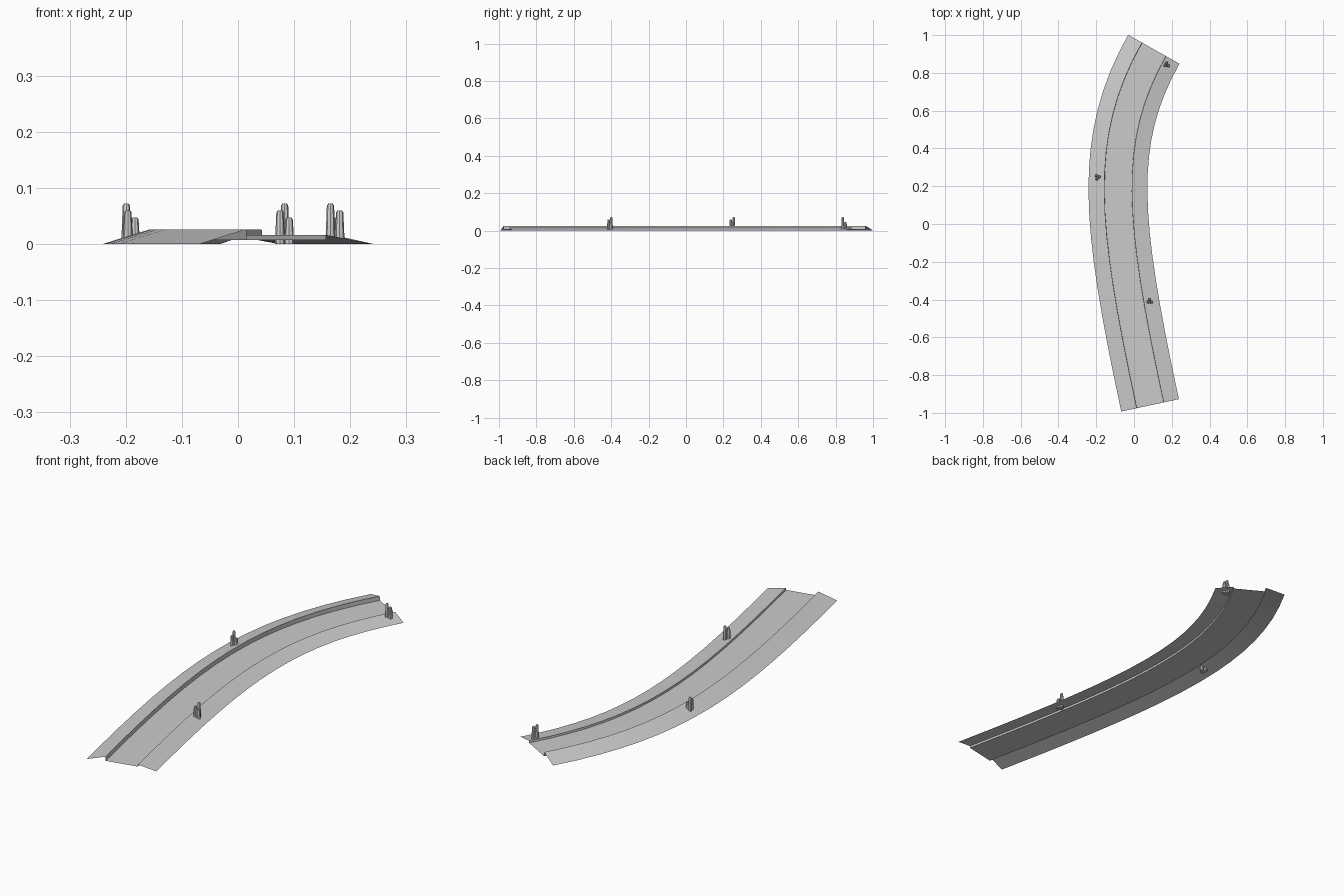
import bpy, bmesh
from math import cos, sin, radians
from mathutils import Vector

if "Cube" in bpy.data.objects:
    bpy.data.objects.remove(bpy.data.objects["Cube"])

grey = bpy.data.materials.new("plain_grey")
grey.use_nodes = True
COLOUR = (0.6, 0.6, 0.6, 1)
grey.diffuse_color = COLOUR
grey.node_tree.nodes["Principled BSDF"].inputs["Base Color"].default_value = COLOUR

# Centre line of the bend
P0, P1 = Vector((0.085, -0.96)), Vector((-0.125, 0.02))
P2, P3 = Vector((-0.165, 0.446)), Vector((0.105, 0.925))
SEGMENTS = 16


def station(t):
    """Point on the centre line and the sideways direction there."""
    u = 1 - t
    point = u**3 * P0 + 3 * u * u * t * P1 + 3 * u * t * t * P2 + t**3 * P3
    tangent = (u * u * (P1 - P0) + 2 * u * t * (P2 - P1) + t * t * (P3 - P2)).normalized()
    return point, Vector((tangent.y, -tangent.x))


def finish(bm, name):
    mesh = bpy.data.meshes.new(name)
    bm.to_mesh(mesh)
    bm.free()
    mesh.materials.append(grey)
    obj = bpy.data.objects.new(name, mesh)
    bpy.context.collection.objects.link(obj)
    bpy.ops.object.select_all(action='DESELECT')
    obj.select_set(True)
    bpy.context.view_layer.objects.active = obj
    bpy.ops.object.shade_smooth_by_angle(angle=radians(30))
    return obj


def strip(name, profile):
    """Sweep an open profile of (sideways, height) points along the bend."""
    bm = bmesh.new()
    rows = []
    for i in range(SEGMENTS + 1):
        point, side = station(i / SEGMENTS)
        rows.append([bm.verts.new((*(point + side * s), z)) for s, z in profile])
    for a, b in zip(rows, rows[1:]):
        for j in range(len(profile) - 1):
            bm.faces.new((a[j], a[j + 1], b[j + 1], b[j]))
    return finish(bm, name)


# Banks and sunken track, each an open sheet
ROAD_Z, HIGH_Z, LOW_Z = 0.007, 0.026, 0.016
strip("outer_bank", [(-0.156, 0), (-0.072, HIGH_Z), (-0.071, ROAD_Z)])
strip("track_bed", [(-0.071, ROAD_Z), (0.073, ROAD_Z)])
strip("inner_bank", [(0.073, ROAD_Z), (0.074, LOW_Z), (0.156, 0)])


def post_cluster(name, x, y, turn):
    """Three tapered posts of falling height around a centre."""
    bm = bmesh.new()
    for k, height in enumerate((0.072, 0.06, 0.047)):
        a = radians(turn + 120 * k)
        cx, cy = x + 0.0095 * cos(a), y + 0.0095 * sin(a)
        rings = []
        for r, z in ((0.009, 0), (0.0065, height - 0.004), (0.004, height)):
            rings.append([bm.verts.new((cx + r * cos(radians(45 * s)),
                                        cy + r * sin(radians(45 * s)), z)) for s in range(8)])
        for low, high in zip(rings, rings[1:]):
            for s in range(8):
                n = (s + 1) % 8
                bm.faces.new((low[s], low[n], high[n], high[s]))
        bm.faces.new(rings[-1])
        bm.faces.new(rings[0][::-1])
    return finish(bm, name)


# Marker posts along the banks
post_cluster("back_posts", 0.173, 0.843, 210)
post_cluster("middle_posts", -0.193, 0.248, 130)
post_cluster("front_posts", 0.083, -0.409, 90)
